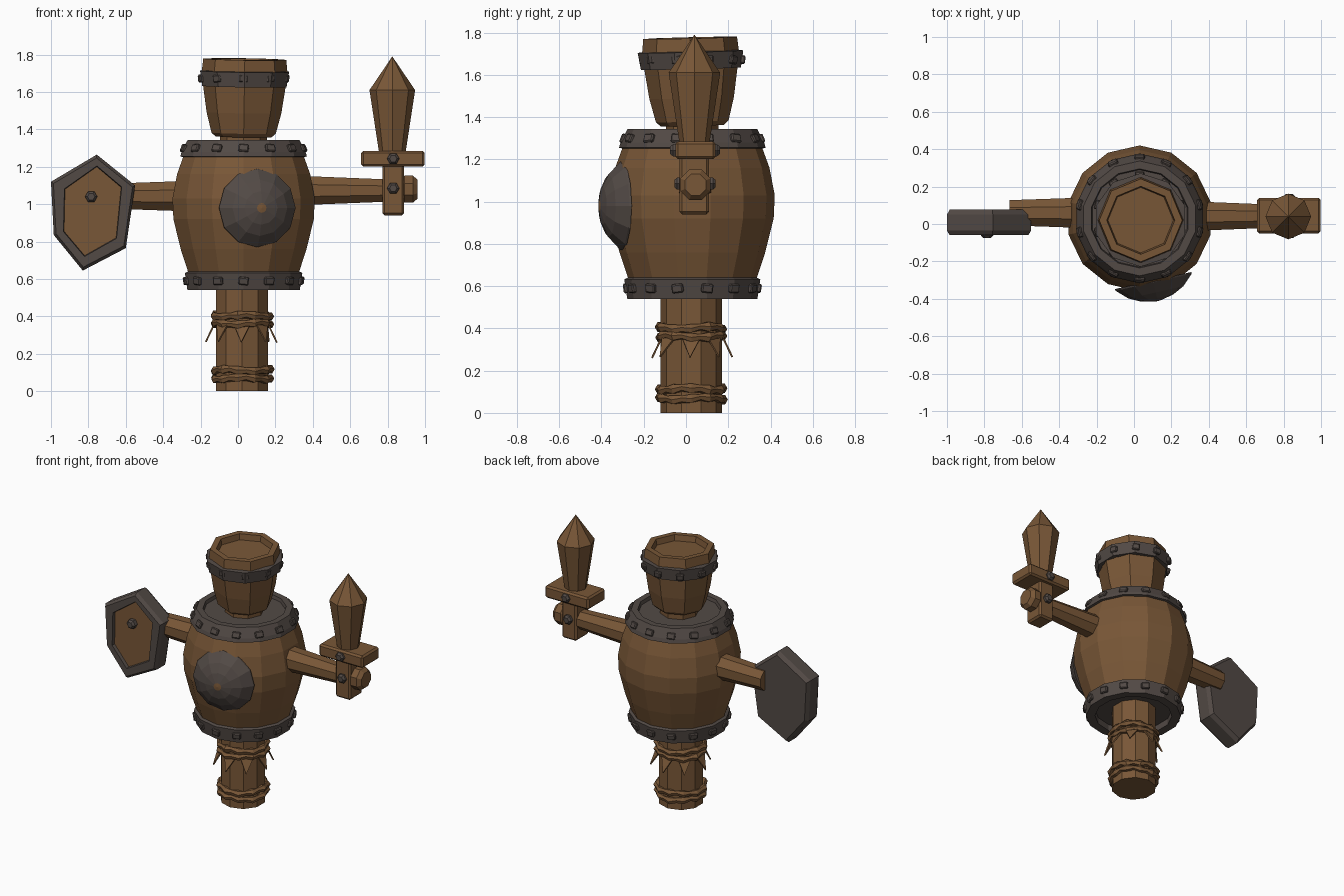
import bpy, bmesh, random
from math import pi, cos, sin, tau
from mathutils import Matrix, Vector

random.seed(4)
if "Cube" in bpy.data.objects:
    bpy.data.objects.remove(bpy.data.objects["Cube"])


def material(name, color):
    m = bpy.data.materials.new(name)
    m.use_nodes = True
    m.diffuse_color = (*color, 1)
    m.node_tree.nodes["Principled BSDF"].inputs["Base Color"].default_value = (*color, 1)
    return m


WOOD = material("brown wood", (0.19, 0.095, 0.038))
IRON = material("dark iron", (0.085, 0.068, 0.06))
MOVE = Matrix.Translation


def finish(name, bm, mats, matrix=None, bevel=0):
    bmesh.ops.recalc_face_normals(bm, faces=bm.faces)
    if matrix:
        bm.transform(matrix)
    me = bpy.data.meshes.new(name)
    bm.to_mesh(me)
    bm.free()
    for m in mats:
        me.materials.append(m)
    ob = bpy.data.objects.new(name, me)
    bpy.context.collection.objects.link(ob)
    if bevel:
        mod = ob.modifiers.new("worn edges", "BEVEL")
        mod.width, mod.segments = bevel, 1
    return ob


def lathe(name, profile, sides, matrix, mats=(WOOD,), turn=0, loop=False, tip=False):
    """Spin (radius, height) points round z; tip paints the last band."""
    bm = bmesh.new()
    rings = []
    for r, z in profile:
        count = sides if r else 1
        rings.append([bm.verts.new((r * cos(turn + tau * i / sides),
                                    r * sin(turn + tau * i / sides), z)) for i in range(count)])
    pairs = list(zip(rings, rings[1:]))
    if loop:
        pairs.append((rings[-1], rings[0]))
    for k, (a, b) in enumerate(pairs):
        for i in range(sides):
            j = (i + 1) % sides
            quad = [a[i % len(a)], a[j % len(a)], b[j % len(b)], b[i % len(b)]]
            f = bm.faces.new(list(dict.fromkeys(quad)))
            f.material_index = int(tip and k == len(pairs) - 1)
    return finish(name, bm, mats, matrix)


def box(name, centre, size, mat, bevel=0.012):
    bm = bmesh.new()
    bmesh.ops.create_cube(bm, size=1)
    return finish(name, bm, [mat], MOVE(centre) @ Matrix.Diagonal((*size, 1)), bevel)


def rivets(name, centre, radius, count, tilt, size):
    bm = bmesh.new()
    for i in range(count):
        place = (MOVE(centre) @ Matrix.Rotation(tau * i / count - pi / 2, 4, "Z")
                 @ MOVE((radius, 0, 0)) @ Matrix.Rotation(tilt, 4, "Y")
                 @ Matrix.Rotation(random.uniform(-.12, .12), 4, "X"))
        bmesh.ops.create_cube(bm, size=1, matrix=place @ Matrix.Diagonal((*size, 1)))
    return finish(name, bm, [IRON], bevel=0.006)


def bolt(name, x, y, z, back=False):
    spin = Matrix.Rotation(-pi / 2 if back else pi / 2, 4, "X")
    lathe(name, [(0, -.02), (.033, -.02), (.033, .012), (.02, .025), (0, .025)], 6,
          MOVE((x, y, z)) @ spin, [IRON])


# Post
POST = MOVE((.022, .025, 0))
lathe("post", [(0, 0), (.146, 0), (.146, .62), (0, .62)], 10, POST, turn=pi / 10)

# Rope bindings, two lumpy coils each
for k, z in enumerate((.068, .112, .362, .402)):
    bm = bmesh.new()
    seg, sides = 22, 6
    grid = []
    for i in range(seg):
        a = tau * i / seg
        fat = .021 + .004 * cos(a * 11) + random.uniform(-.002, .002)
        lift = .006 * sin(a * 3 + k * 2)
        grid.append([bm.verts.new(((.148 + fat * cos(b)) * cos(a), (.148 + fat * cos(b)) * sin(a),
                                   z + lift + fat * sin(b)))
                     for b in (tau * (j + .4 * (i % 2)) / sides for j in range(sides))])
    for i in range(seg):
        n = (i + 1) % seg
        for j in range(sides):
            m = (j + 1) % sides
            bm.faces.new((grid[i][j], grid[n][j], grid[n][m], grid[i][m]))
    finish("rope_coil", bm, [WOOD], POST)

# Frayed skirt of pointed flaps under the upper rope
bm = bmesh.new()
for i in range(8):
    a = tau * i / 8
    pts = [(.15, a - .3, .36), (.19, a + random.uniform(-.08, .08), .262), (.15, a + .3, .36)]
    bm.faces.new([bm.verts.new((r * cos(t), r * sin(t), z)) for r, t, z in pts])
fringe = finish("rope_fringe", bm, [WOOD], POST)
fringe.modifiers.new("thickness", "SOLIDIFY").thickness = .009

# Barrel body, lids and hoops
C = Vector((.03, .03, 0))
BODY = MOVE(C)
lathe("barrel_body", [(.285, .6), (.305, .64), (.345, .76), (.385, .92), (.39, 1.03),
                      (.365, 1.16), (.325, 1.27), (.29, 1.31)], 14, BODY, turn=pi / 14)
lathe("top_hoop", [(.325, 1.25), (.347, 1.255), (.34, 1.28), (.307, 1.343), (.265, 1.343),
                   (.255, 1.30)], 14, BODY, [IRON], pi / 14, loop=True)
lathe("bottom_hoop", [(.29, .54), (.308, .54), (.322, .632), (.305, .64), (.25, .60),
                      (.25, .54)], 14, BODY, [IRON], pi / 14, loop=True)
for name, z in (("top_lid", 1.30), ("bottom_lid", .585)):
    lathe(name, [(0, z), (.27, z), (.27, z + .02), (0, z + .02)], 14, BODY, [IRON], pi / 14)
rivets("top_hoop_rivets", C + Vector((0, 0, 1.298)), .325, 14, -.4, (.03, .055, .042))
rivets("bottom_hoop_rivets", C + Vector((0, 0, .59)), .312, 14, .15, (.03, .055, .042))

# Domed boss on the belly
lathe("belly_boss", [(0, -.01), (.21, -.01), (.208, 0), (.15, .055), (.09, .085), (.026, .1), (0, .103)],
      12, MOVE((.105, -.312, .98)) @ Matrix.Rotation(.22, 4, "Z") @ Matrix.Rotation(pi / 2, 4, "X"),
      [IRON, WOOD], tip=True)

# Bucket head with a recessed crown
lathe("neck", [(0, 1.29), (.125, 1.29), (.125, 1.40), (0, 1.40)], 8, BODY)
HEAD = BODY @ MOVE((0, 0, 1.36)) @ Matrix.Rotation(.025, 4, "X") @ Matrix.Rotation(.015, 4, "Y")
lathe("head_bucket", [(0, 0), (.15, 0), (.172, .02), (.2, .13), (.222, .28), (.23, .34),
                      (.222, .415), (.182, .415), (.175, .375), (0, .375)], 8, HEAD)
lathe("head_hoop", [(.21, .27), (.237, .27), (.25, .35), (.2, .355)], 10, HEAD, [IRON], pi / 10, loop=True)
rivets("head_hoop_rivets", C + Vector((0, 0, 1.672)), .238, 10, .1, (.025, .05, .04))

# Arms, running along x
EAST = Matrix.Rotation(pi / 2, 4, "Y")
lathe("left_arm", [(0, 0), (.086, 0), (.06, .6), (0, .6)], 8, MOVE((.3, .042, 1.073)) @ EAST, turn=pi / 8)
lathe("left_arm_knob", [(0, 0), (.062, 0), (.078, .015), (.078, .06), (.055, .085), (0, .085)], 8,
      MOVE((.875, .045, 1.08)) @ EAST, turn=pi / 8)
lathe("right_arm", [(0, 0), (.073, 0), (.088, .4), (0, .4)], 8,
      MOVE((-.665, .06, 1.043)) @ EAST, turn=pi / 8)

# Wooden sword
SX, SY = .83, .04
box("sword_grip", (SX, SY, 1.08), (.115, .14, .28), WOOD)
box("sword_guard", (SX - .002, SY + .005, 1.243), (.34, .19, .085), WOOD)
lathe("sword_blade", [(0, 1.27), (.07, 1.27), (.122, 1.61), (0, 1.79)], 8, MOVE((SX - .005, SY, 0)))
for z, depth in ((1.243, .09), (1.085, .07)):
    bolt("sword_bolt_front", SX, SY - depth, z)
    bolt("sword_bolt_back", SX, SY + depth + .005, z, True)

# Six-sided shield: iron rim and back, recessed wooden panel
OUTER = [(-1, 1.12), (-.755, 1.265), (-.55, 1.1), (-.60, .765), (-.83, .645), (-.985, .835)]
INNER = [(-.925, 1.08), (-.755, 1.2), (-.625, 1.09), (-.652, .82), (-.82, .725), (-.93, .855)]


def toward(points, t):
    """Shrink an outline toward the shield centre."""
    cx, cz = -.78, .96
    return [(cx + (x - cx) * t, cz + (z - cz) * t) for x, z in points]


bm = bmesh.new()
layers = [(toward(OUTER, .93), .078), (OUTER, .05), (OUTER, -.035), (toward(OUTER, .94), -.058),
          (toward(INNER, 1.02), -.058), (INNER, -.035)]
loops = [[bm.verts.new((x, y, z)) for x, z in pts] for pts, y in layers]
bm.faces.new(loops[0])
bm.faces.new(loops[-1]).material_index = 1
for a, b in zip(loops, loops[1:]):
    for i in range(6):
        j = (i + 1) % 6
        bm.faces.new((a[i], a[j], b[j], b[i]))
finish("shield", bm, [IRON, WOOD])
bolt("shield_bolt", -.785, -.05, 1.04)
